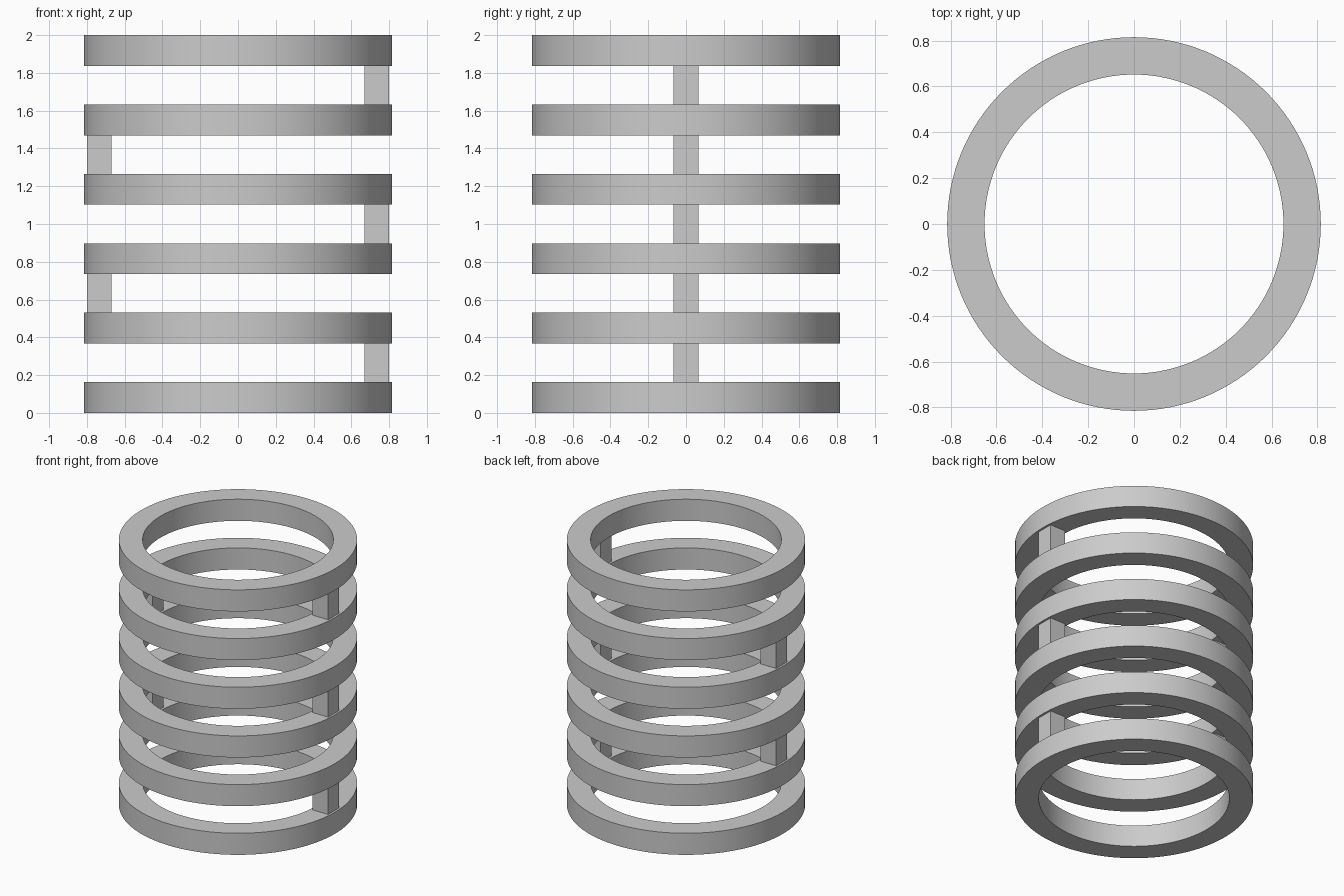
import bpy
import bmesh
import math

cube = bpy.data.objects.get("Cube")
if cube:
    bpy.data.objects.remove(cube, do_unlink=True)

RINGS = 6
SEGMENTS = 128
OUTER, INNER = 0.815, 0.652
RING_HEIGHT = 0.163
PITCH = (2 - RING_HEIGHT) / (RINGS - 1)
POST_WIDTH = 0.13
POST_X = (OUTER + INNER) / 2

grey = bpy.data.materials.new("plain grey")
grey.use_nodes = True
grey.diffuse_color = (0.6, 0.6, 0.6, 1)
grey.node_tree.nodes["Principled BSDF"].inputs["Base Color"].default_value = grey.diffuse_color


def add_ring(name, z):
    """Revolve a rectangular section into a flat-sided ring."""
    bm = bmesh.new()
    section = [(INNER, 0), (OUTER, 0), (OUTER, RING_HEIGHT), (INNER, RING_HEIGHT)]
    verts = [bm.verts.new((r, 0, h)) for r, h in section]
    edges = [bm.edges.new((verts[i], verts[(i + 1) % 4])) for i in range(4)]
    bmesh.ops.spin(bm, geom=verts + edges, axis=(0, 0, 1), cent=(0, 0, 0),
                   angle=math.tau, steps=SEGMENTS)
    bmesh.ops.remove_doubles(bm, verts=bm.verts[:], dist=0.0001)
    bmesh.ops.recalc_face_normals(bm, faces=bm.faces[:])
    mesh = bpy.data.meshes.new(name)
    bm.to_mesh(mesh)
    bm.free()
    mesh.materials.append(grey)
    ring = bpy.data.objects.new(name, mesh)
    ring.location.z = z
    bpy.context.collection.objects.link(ring)
    bpy.ops.object.select_all(action="DESELECT")
    ring.select_set(True)
    bpy.context.view_layer.objects.active = ring
    bpy.ops.object.shade_smooth_by_angle(angle=math.radians(30))


def add_post(name, x, bottom, top):
    """Square post joining two neighbouring rings."""
    bpy.ops.mesh.primitive_cube_add(size=1, location=(x, 0, (bottom + top) / 2))
    post = bpy.context.object
    post.name = name
    post.scale = (POST_WIDTH, POST_WIDTH, top - bottom)
    post.data.materials.append(grey)


# Stacked rings
for i in range(RINGS):
    add_ring(f"ring_{i + 1}", i * PITCH)

# Posts alternate sides from gap to gap
for i in range(RINGS - 1):
    side = 1 if i % 2 == 0 else -1
    add_post(f"post_{i + 1}", side * POST_X, i * PITCH + RING_HEIGHT, (i + 1) * PITCH)
